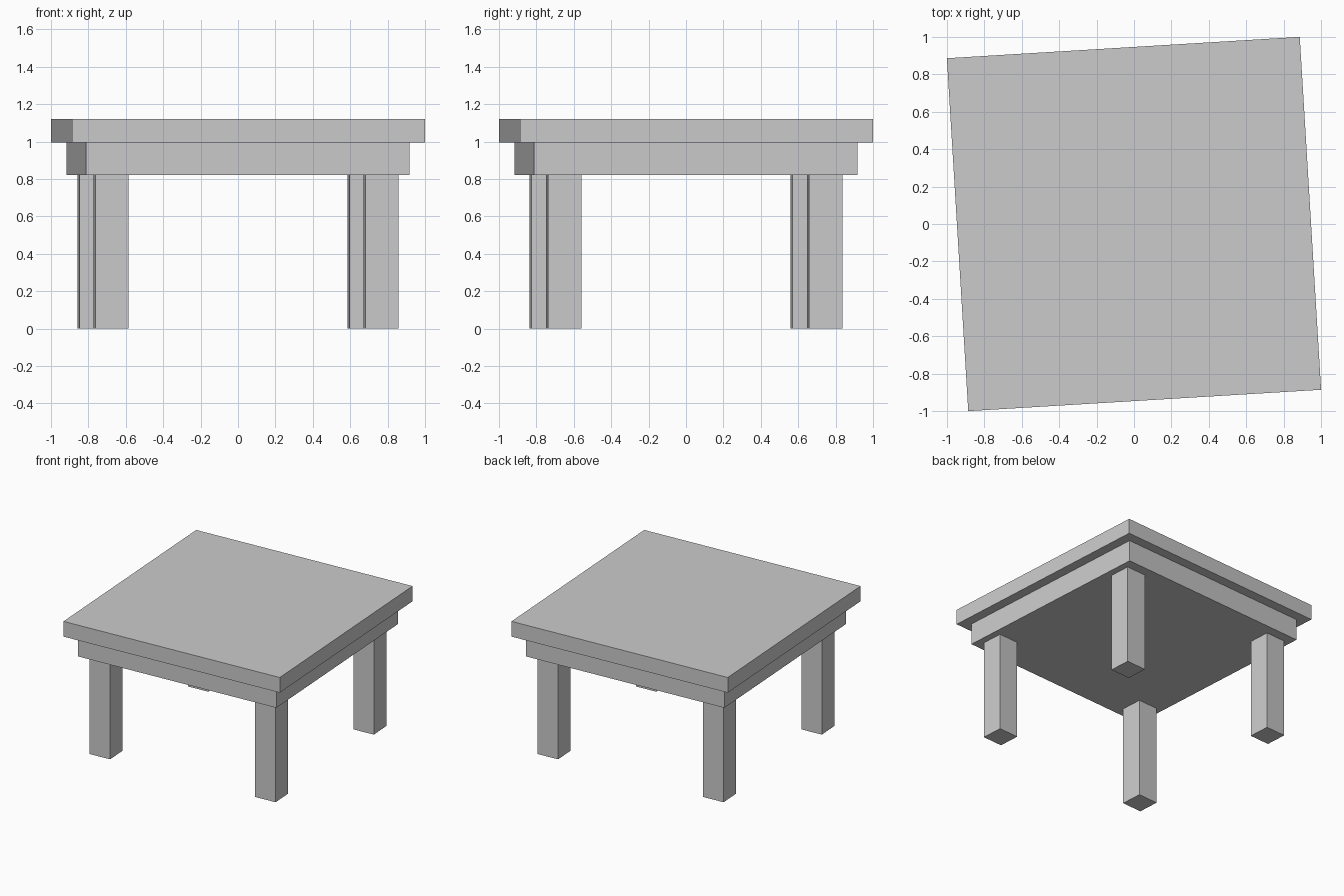
import bpy
import math
from mathutils import Matrix

if "Cube" in bpy.data.objects:
    bpy.data.objects.remove(bpy.data.objects["Cube"])

# The whole table is turned slightly about z
TURN = math.radians(3.46)
ROT = Matrix.Rotation(TURN, 4, 'Z')


def box(name, x, y, half, z0, z1):
    """Square-section box, positioned in the table's own turned frame."""
    bpy.ops.mesh.primitive_cube_add(size=2)
    ob = bpy.context.object
    ob.name = name
    ob.data.transform(Matrix.Diagonal((half, half, (z1 - z0) / 2, 1)))
    ob.location = ROT @ Matrix.Translation((x, y, (z0 + z1) / 2)).translation
    ob.rotation_euler.z = TURN
    return ob


# Top board and the solid slab beneath it
box("table_top", 0, 0, 0.945, 0.995, 1.12)
box("apron", 0, 0, 0.866, 0.82, 0.995)

# Four square legs
for y_name, sy in (("front", -1), ("back", 1)):
    for x_name, sx in (("left", -1), ("right", 1)):
        box(f"{y_name}_{x_name}_leg", sx * 0.723, sy * 0.699, 0.089, 0, 0.82)
